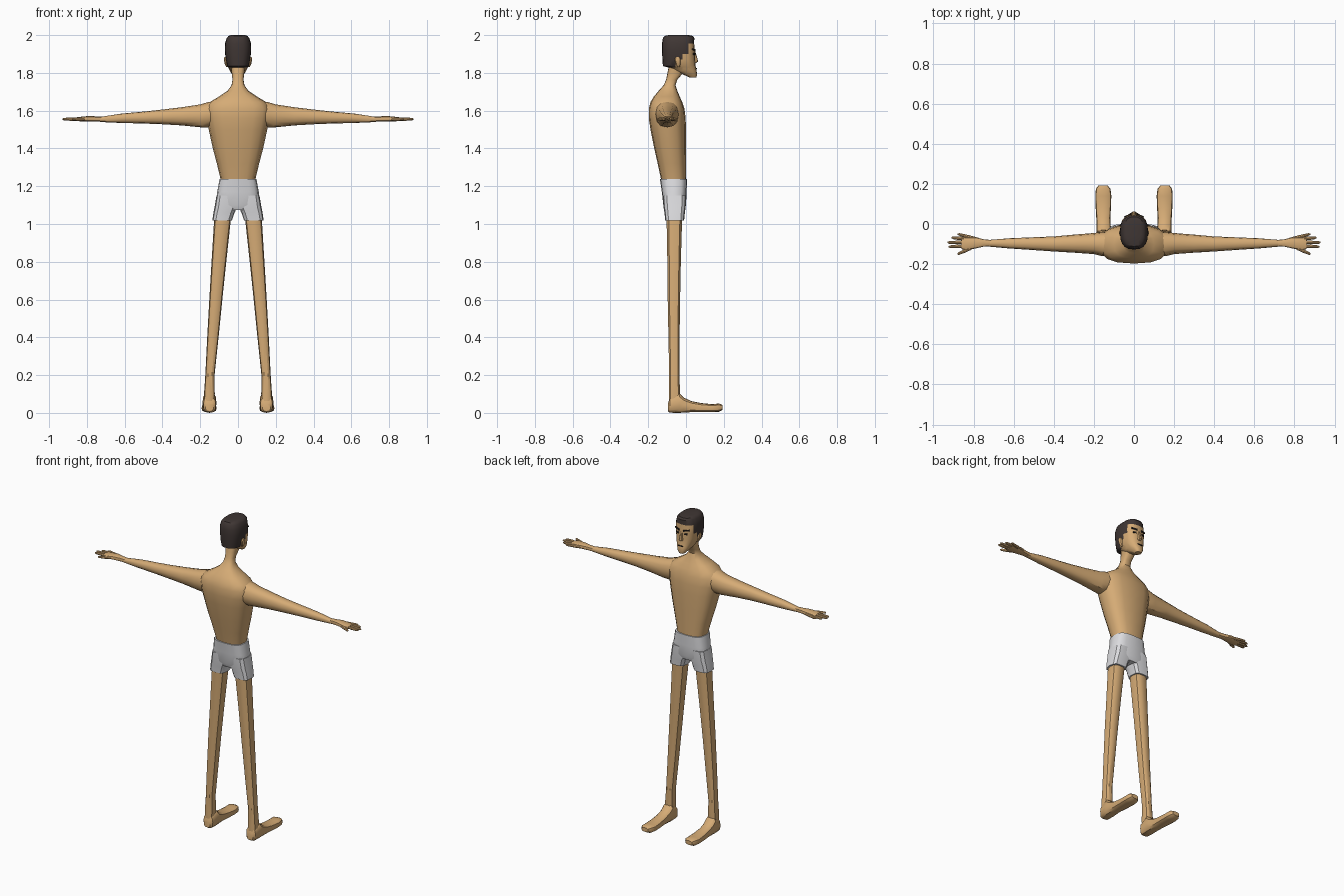
import bpy, bmesh, math
from mathutils import Vector


def material(name, rgb):
    m = bpy.data.materials.new(name)
    m.diffuse_color = (*rgb, 1)
    return m


skin = material("skin", (0.67, 0.41, 0.18))
hair = material("dark hair", (0.05, 0.037, 0.034))
cloth = material("light grey cloth", (0.72, 0.72, 0.74))
ink = material("face marks", (0.015, 0.012, 0.01))


def power(v, e):
    return math.copysign(abs(v) ** e, v)


def finish(bm, name, mats, mirror=False, angle=35):
    bmesh.ops.recalc_face_normals(bm, faces=bm.faces)
    me = bpy.data.meshes.new(name)
    bm.to_mesh(me)
    bm.free()
    ob = bpy.data.objects.new(name, me)
    bpy.context.collection.objects.link(ob)
    for m in mats:
        me.materials.append(m)
    if mirror:
        ob.modifiers.new("mirror", 'MIRROR')
    bpy.ops.object.select_all(action='DESELECT')
    ob.select_set(True)
    bpy.context.view_layer.objects.active = ob
    bpy.ops.object.shade_smooth_by_angle(angle=math.radians(angle))
    return ob


def loft_mesh(sections, axis, n=12, p=2.4):
    """Sections are (position, a min, a max, b min, b max) along the axis."""
    bm = bmesh.new()
    rings = []
    for t, a0, a1, b0, b1 in sections:
        ring = []
        for i in range(n):
            w = 2 * math.pi * i / n
            a = (a0 + a1) / 2 + (a1 - a0) / 2 * power(math.cos(w), 2 / p)
            b = (b0 + b1) / 2 + (b1 - b0) / 2 * power(math.sin(w), 2 / p)
            co = {'x': (t, a, b), 'y': (a, t, b), 'z': (a, b, t)}[axis]
            ring.append(bm.verts.new(co))
        rings.append(ring)
    for r, s in zip(rings, rings[1:]):
        for i in range(n):
            j = (i + 1) % n
            bm.faces.new((r[i], r[j], s[j], s[i]))
    bm.faces.new(rings[0])
    bm.faces.new(rings[-1])
    return bm


def loft(name, sections, axis, mat, mirror=False, n=12, p=2.4):
    return finish(loft_mesh(sections, axis, n, p), name, [mat], mirror)


def upright(rows):
    """Turn (z, half width, back, front) into centred sections."""
    return [(z, -w, w, b, f) for z, w, b, f in rows]


# Torso and neck
loft("torso", upright([
    (1.20, .088, -.125, 0), (1.25, .095, -.135, 0), (1.32, .112, -.15, 0),
    (1.40, .133, -.168, 0), (1.50, .155, -.188, 0), (1.56, .168, -.197, -.002),
    (1.61, .172, -.197, -.008), (1.645, .15, -.188, -.02), (1.675, .10, -.17, -.033),
    (1.705, .055, -.145, -.046), (1.735, .034, -.118, -.056), (1.765, .029, -.105, -.045),
    (1.80, .034, -.098, -.015), (1.84, .04, -.09, 0)]), 'z', skin, n=16, p=2.6)

# Arms
loft("arm", [
    (.08, -.165, -.04, 1.54, 1.655), (.16, -.16, -.04, 1.512, 1.645),
    (.20, -.15, -.045, 1.512, 1.633), (.30, -.143, -.053, 1.522, 1.618),
    (.40, -.137, -.062, 1.528, 1.606), (.50, -.13, -.066, 1.532, 1.595),
    (.62, -.122, -.071, 1.535, 1.584), (.73, -.112, -.08, 1.54, 1.567)],
    'x', skin, mirror=True)

# Hands with four fingers and a thumb
loft("palm", [
    (.71, -.111, -.08, 1.541, 1.568), (.75, -.113, -.076, 1.542, 1.57),
    (.79, -.122, -.066, 1.543, 1.572), (.84, -.13, -.066, 1.544, 1.567),
    (.86, -.125, -.07, 1.546, 1.564)], 'x', skin, mirror=True, p=3)
for name, x0, y0, x1, y1 in [("index_finger", .83, -.075, .91, -.068),
                             ("middle_finger", .83, -.092, .93, -.092),
                             ("ring_finger", .83, -.108, .925, -.114),
                             ("little_finger", .81, -.12, .88, -.15),
                             ("thumb", .77, -.078, .88, -.05)]:
    rows = []
    for k, r in [(0, .008), (.5, .009), (.9, .007), (1, .003)]:
        y = y0 + (y1 - y0) * k
        rows.append((x0 + (x1 - x0) * k, y - r, y + r, 1.555 - r, 1.555 + r))
    loft(name, rows, 'x', skin, mirror=True, n=8, p=2)

# Legs
loft("leg", [
    (.03, .125, .18, -.092, -.035), (.10, .123, .18, -.092, -.03),
    (.20, .124, .173, -.09, -.034), (.40, .103, .163, -.094, -.033),
    (.60, .083, .152, -.098, -.03), (.80, .062, .14, -.10, -.026),
    (1.06, .034, .124, -.105, -.018)], 'z', skin, mirror=True, n=10, p=2.8)

# Feet
loft("foot", [
    (-.096, .13, .172, .008, .05), (-.085, .118, .183, .001, .08),
    (-.035, .114, .188, 0, .105), (-.01, .116, .187, .002, .08),
    (.03, .118, .188, .004, .062), (.08, .115, .191, .004, .052),
    (.14, .113, .193, .004, .046), (.175, .117, .19, .006, .05),
    (.193, .132, .177, .016, .042)], 'y', skin, mirror=True, p=3)

# Shorts
loft("shorts_hips", upright([
    (1.075, .09, -.11, -.008), (1.10, .118, -.12, 0),
    (1.17, .11, -.128, .003), (1.237, .098, -.138, .006)]), 'z', cloth, n=16, p=3.2)
loft("shorts_leg", [
    (1.018, .032, .136, -.11, -.01), (1.06, .018, .130, -.114, -.006),
    (1.09, .004, .124, -.119, -.002), (1.15, .002, .114, -.123, .001)],
    'z', cloth, mirror=True, p=3.2)

# Head, cut along the hairline
bm = loft_mesh(upright([
    (1.775, .018, .02, .054), (1.79, .03, -.012, .059), (1.81, .043, -.06, .056),
    (1.828, .051, -.09, .053), (1.836, .058, -.122, .051), (1.87, .065, -.125, .048),
    (1.92, .07, -.127, .047), (1.955, .069, -.127, .043), (1.985, .06, -.122, .044),
    (1.996, .05, -.112, .036), (2.0, .036, -.09, .015)]), 'z', n=20, p=2.6)
for co, no in [((0, 0, 1.87), (0, 0, 1)), ((0, 0, 1.90), (0, 0, 1)),
               ((0, 0, 1.955), (0, 0, 1)), ((0, -.055, 0), (0, 1, 0)),
               ((0, -.018, 0), (0, 1, 0)), ((0, .012, 0), (0, 1, 0))]:
    bmesh.ops.bisect_plane(bm, geom=bm.verts[:] + bm.edges[:] + bm.faces[:],
                           plane_co=Vector(co), plane_no=Vector(no), dist=1e-5)
for f in bm.faces:
    c = f.calc_center_median()
    f.material_index = int(c.z > 1.955 or (c.y < -.055 and c.z > 1.831)
                           or (c.y < -.018 and c.z > 1.87)
                           or (c.y < .012 and c.z > 1.90))
finish(bm, "head", [skin, hair])

# Ears
loft("ear", [
    (1.832, .055, .062, -.045, -.032), (1.845, .055, .07, -.053, -.03),
    (1.872, .055, .075, -.06, -.028), (1.885, .058, .072, -.054, -.034)],
    'z', skin, mirror=True, n=8)

# Nose
loft("nose", upright([
    (1.853, .008, .035, .054), (1.86, .013, .035, .064),
    (1.875, .010, .035, .061), (1.915, .006, .035, .049)]), 'z', skin, n=8)


# Brows, eyes and mouth as thin plates
def plate(name, centre, size, turn=0, tilt=0, mirror=True):
    bm = bmesh.new()
    bmesh.ops.create_cube(bm, size=1)
    for v in bm.verts:
        v.co = Vector((v.co.x * size[0], v.co.y * .008, v.co.z * size[1]))
        v.co.z += v.co.x * tilt
        x, y = v.co.x, v.co.y
        v.co.x = x * math.cos(turn) - y * math.sin(turn)
        v.co.y = x * math.sin(turn) + y * math.cos(turn)
        v.co += Vector(centre)
    finish(bm, name, [ink], mirror)


plate("eyebrow", (.031, .0415, 1.923), (.036, .009), -.36, .15)
plate("eye", (.029, .042, 1.900), (.020, .009), -.33)
plate("mouth", (0, .054, 1.823), (.03, .005), mirror=False)
